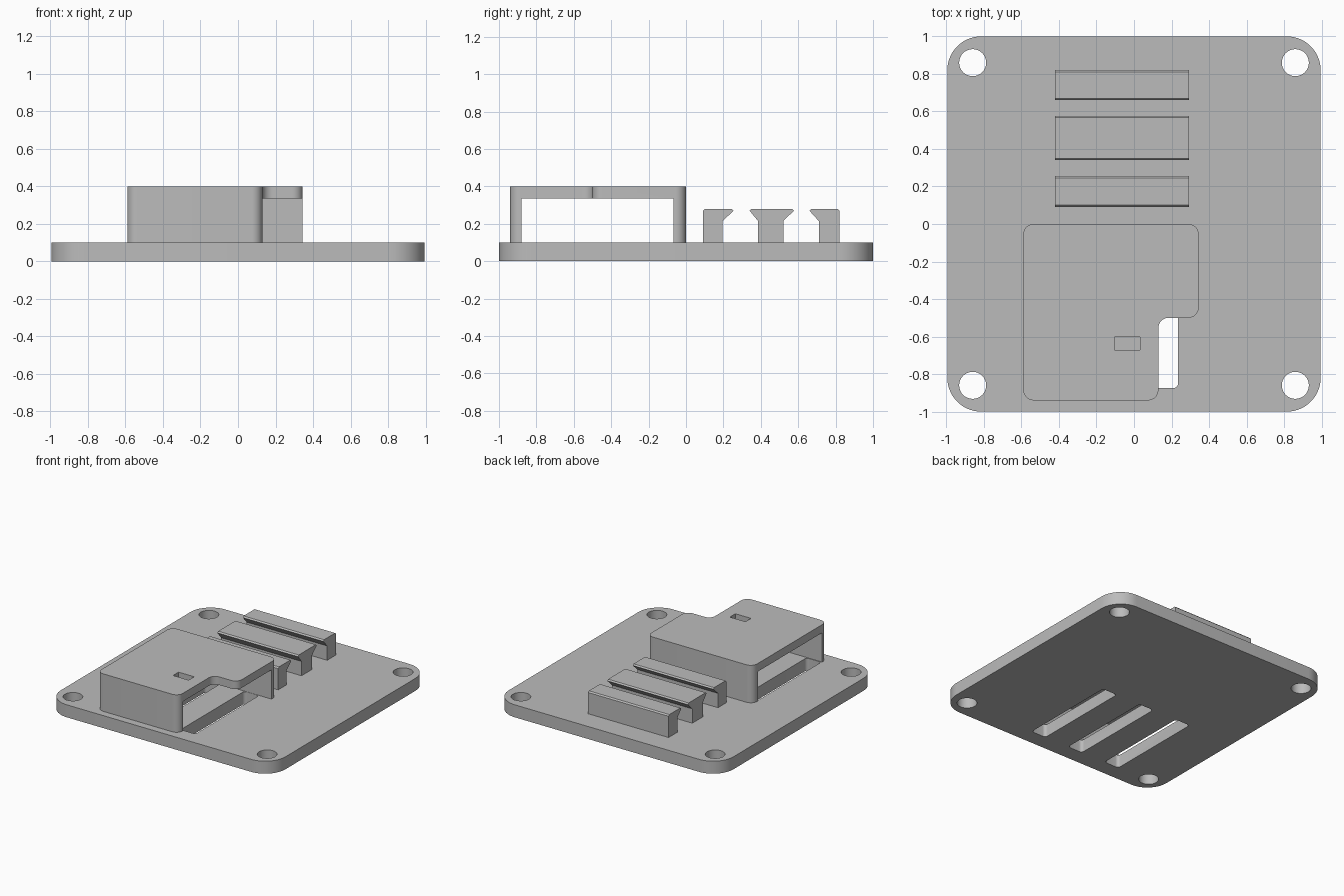
import bpy, bmesh, math
from mathutils import Vector

cube = bpy.data.objects.get("Cube")
if cube:
    bpy.data.objects.remove(cube, do_unlink=True)

GREY = (0.5, 0.5, 0.5, 1)
grey = bpy.data.materials.new("plain grey")
grey.use_nodes = True
grey.diffuse_color = GREY
grey.node_tree.nodes["Principled BSDF"].inputs["Base Color"].default_value = GREY


def rounded(corners, radius, steps=10):
    """Fillet the right-angled corners of a polygon, inner or outer."""
    out = []
    n = len(corners)
    for i, c in enumerate(corners):
        c = Vector(c)
        a = (Vector(corners[i - 1]) - c).normalized()
        b = (Vector(corners[(i + 1) % n]) - c).normalized()
        centre = c + (a + b) * radius
        for k in range(steps + 1):
            t = k / steps * math.pi / 2
            out.append(centre - b * radius * math.cos(t) - a * radius * math.sin(t))
    return out


def rect(x0, x1, y0, y1):
    return [(x0, y0), (x1, y0), (x1, y1), (x0, y1)]


def circle(x, y, r, n=40):
    return [(x + r * math.cos(2 * math.pi * k / n), y + r * math.sin(2 * math.pi * k / n))
            for k in range(n)]


def prism(name, outline, low, high, along_x=False):
    """Extrude an outline in z, or a y-z outline in x."""
    bm = bmesh.new()
    place = (lambda p: (low, p[0], p[1])) if along_x else (lambda p: (p[0], p[1], low))
    face = bm.faces.new([bm.verts.new(place(p)) for p in outline])
    made = bmesh.ops.extrude_face_region(bm, geom=[face])["geom"]
    shift = Vector((high - low, 0, 0)) if along_x else Vector((0, 0, high - low))
    bmesh.ops.translate(bm, vec=shift, verts=[v for v in made if isinstance(v, bmesh.types.BMVert)])
    bmesh.ops.recalc_face_normals(bm, faces=bm.faces)
    mesh = bpy.data.meshes.new(name)
    bm.to_mesh(mesh)
    bm.free()
    obj = bpy.data.objects.new(name, mesh)
    bpy.context.collection.objects.link(obj)
    mesh.materials.append(grey)
    return obj


def select(obj):
    bpy.ops.object.select_all(action="DESELECT")
    obj.select_set(True)
    bpy.context.view_layer.objects.active = obj


def cut(obj, cutter):
    select(obj)
    mod = obj.modifiers.new("cut", "BOOLEAN")
    mod.operation, mod.solver, mod.object = "DIFFERENCE", "EXACT", cutter
    bpy.ops.object.modifier_apply(modifier=mod.name)
    bpy.data.objects.remove(cutter, do_unlink=True)


def smooth(obj):
    select(obj)
    bpy.ops.object.shade_smooth_by_angle(angle=math.radians(30))


PLATE_TOP = 0.1

# Base plate with corner screw holes and three long slots
plate = prism("base_plate", rounded(rect(-0.995, 0.995, -1, 1), 0.18, 14), 0, PLATE_TOP)
for x in (-0.86, 0.86):
    for y in (-0.86, 0.86):
        cut(plate, prism("hole_cutter", circle(x, y, 0.072), -0.1, 0.3))
for right in (-0.455, -0.11, 0.235):
    slot = rounded(rect(right - 0.13, right, -0.875, -0.07), 0.025, 6)
    cut(plate, prism("slot_cutter", slot, -0.1, 0.3))
smooth(plate)

# Bridge-shaped cover with a notched corner, open at both sides
notched = [(-0.59, -0.94), (0.13, -0.94), (0.13, -0.5), (0.345, -0.5), (0.345, 0), (-0.59, 0)]
cover = prism("bridge_cover", rounded(notched, 0.055), PLATE_TOP, 0.4)
cut(cover, prism("tunnel_cutter", rect(-1, 1, -0.88, -0.068), 0, 0.335))
cut(cover, prism("window_cutter", rect(-0.105, 0.033, -0.672, -0.602), 0.2, 0.6))
smooth(cover)

# Dovetail rails: y of stem sides and of lip tips
TOP, LIP, NECK = 0.28, 0.27, 0.215
rails = {
    "front_rail": (0.09, 0.195, 0.09, 0.255),
    "middle_rail": (0.385, 0.52, 0.34, 0.577),
    "back_rail": (0.71, 0.82, 0.66, 0.82),
}
for name, (s0, s1, t0, t1) in rails.items():
    profile = [(s0, PLATE_TOP), (s1, PLATE_TOP), (s1, NECK), (t1, LIP),
               (t1 - 0.01, TOP), (t0 + 0.01, TOP), (t0, LIP), (s0, NECK)]
    prism(name, profile, -0.42, 0.293, along_x=True)
